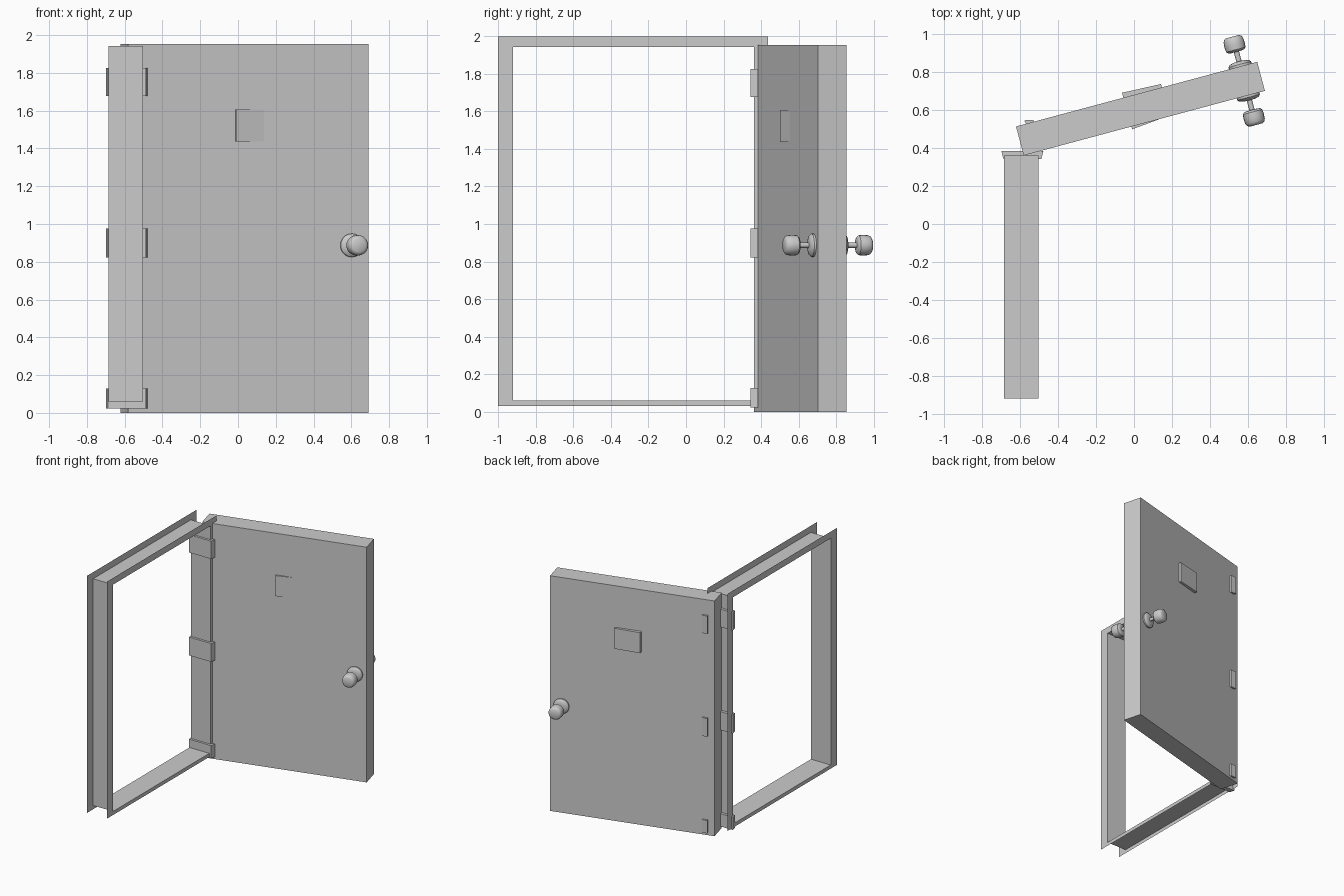
import bpy, bmesh
from math import radians, cos, sin, tau
from mathutils import Matrix

if "Cube" in bpy.data.objects:
    bpy.data.objects.remove(bpy.data.objects["Cube"])

# Door-local space: u along the door, v through its thickness, z up
DOOR = Matrix.Translation((0.034, 0.608, 0)) @ Matrix.Rotation(radians(15), 4, 'Z')
KNOB_U, KNOB_Z = 0.566, 0.887
HINGE_Z = [("bottom", 0.022, 0.128), ("middle", 0.823, 0.975), ("top", 1.677, 1.825)]


def make_object(name, bm, matrix=Matrix(), fix_normals=True):
    if fix_normals:
        bmesh.ops.recalc_face_normals(bm, faces=bm.faces[:])
    me = bpy.data.meshes.new(name)
    bm.to_mesh(me)
    bm.free()
    ob = bpy.data.objects.new(name, me)
    ob.matrix_world = matrix
    bpy.context.collection.objects.link(ob)
    return ob


def bridge(bm, loops):
    for a, b in zip(loops, loops[1:]):
        n = len(a)
        for i in range(n):
            j = (i + 1) % n
            bm.faces.new((a[i], a[j], b[j], b[i]))


def prism(name, outline, z0, z1, matrix=Matrix()):
    bm = bmesh.new()
    loops = [[bm.verts.new((x, y, z)) for x, y in outline] for z in (z0, z1)]
    bridge(bm, loops)
    for loop in loops:
        bm.faces.new(loop)
    return make_object(name, bm, matrix)


def lathe(name, profile, side, segments=20):
    # profile of (radius, v) turned around the door's thickness axis
    bm = bmesh.new()
    loops = [[bm.verts.new((KNOB_U + r * cos(tau * i / segments), side * v,
                            KNOB_Z + r * sin(tau * i / segments)))
              for i in range(segments)] for r, v in profile]
    bridge(bm, loops)
    bm.faces.new(loops[0])
    bm.faces.new(loops[-1])
    ob = make_object(name, bm, DOOR)
    bpy.ops.object.select_all(action='DESELECT')
    ob.select_set(True)
    bpy.context.view_layer.objects.active = ob
    bpy.ops.object.shade_smooth_by_angle(angle=radians(35))


# Door frame: a thin jamb with a flat flange around each side
def rect(y0, y1, z0, z1):
    return [(y0, z0), (y1, z0), (y1, z1), (y0, z1)]


outer = rect(-1.0, 0.436, 0.03, 1.997)
inner = rect(-0.92, 0.361, 0.06, 1.942)
bm = bmesh.new()
bridge(bm, [[bm.verts.new((x, y, z)) for y, z in ring] for x, ring in
            ((-0.685, outer), (-0.685, inner), (-0.503, inner), (-0.503, outer))])
make_object("door_frame", bm)

# Door slab
prism("door", [(-0.658, -0.079), (0.658, -0.079), (0.658, 0.079), (-0.658, 0.079)],
      0.0, 1.952, DOOR)

# Slightly crooked window block passing through the door
prism("window_plate", [(-0.070, -0.094), (0.138, -0.074), (0.138, 0.097), (-0.072, 0.106)],
      1.437, 1.607, DOOR)

# Hinges: one block on the jamb, one leaf on the back of the door
for label, z0, z1 in HINGE_Z:
    prism(f"jamb_hinge_{label}",
          [(-0.688, 0.342), (-0.488, 0.342), (-0.478, 0.384), (-0.699, 0.384)], z0, z1)
    prism(f"door_hinge_{label}",
          [(-0.603, 0.07), (-0.555, 0.07), (-0.562, 0.089), (-0.607, 0.099)], z0, z1, DOOR)

# Knob, stem and rosette on both faces
for label, side in (("front", -1), ("back", 1)):
    lathe(f"rosette_{label}", [(0.062, 0.07), (0.062, 0.090), (0.052, 0.100), (0.030, 0.106)], side)
    lathe(f"knob_stem_{label}", [(0.014, 0.09), (0.014, 0.17)], side)
    lathe(f"knob_{label}", [(0.030, 0.158), (0.044, 0.161), (0.053, 0.170), (0.055, 0.195),
                            (0.053, 0.222), (0.047, 0.234), (0.035, 0.241)], side)
